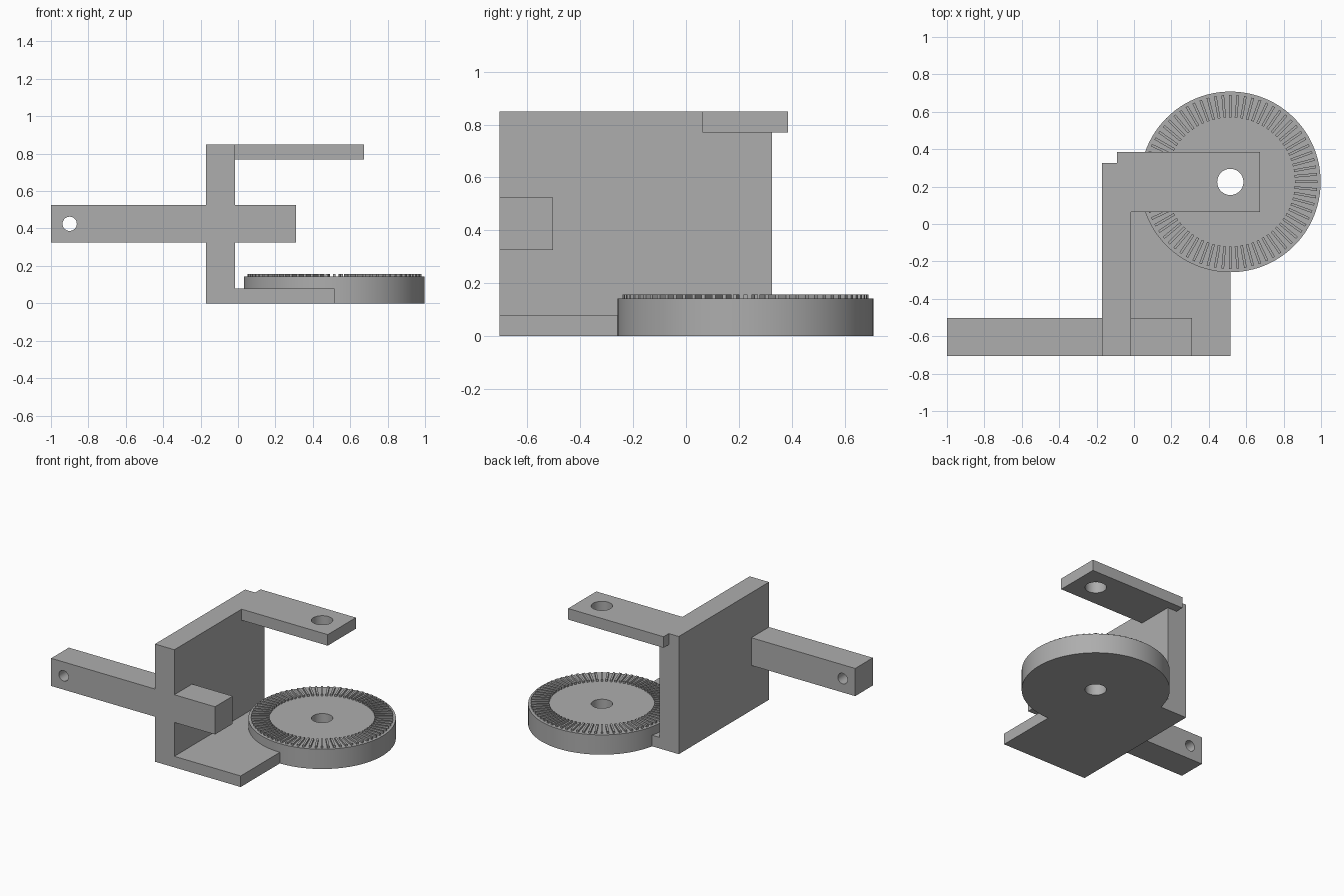
import bpy
import bmesh
from math import cos, sin, pi, radians
from mathutils import Matrix, Vector

default = bpy.data.objects.get("Cube")
if default:
    bpy.data.objects.remove(default, do_unlink=True)

# One plain grey for everything
GREY = (0.42, 0.42, 0.42, 1)
grey = bpy.data.materials.new("plain grey")
grey.use_nodes = True
grey.diffuse_color = GREY
grey.node_tree.nodes["Principled BSDF"].inputs["Base Color"].default_value = GREY

AXIS = Vector((0.515, 0.225, 0))    # shared axis of the disc and the arm hole
BORE = 0.07
DISC_R = 0.483
DISC_TOP = 0.143


def new_object(name, bm):
    bmesh.ops.recalc_face_normals(bm, faces=bm.faces)
    mesh = bpy.data.meshes.new(name)
    bm.to_mesh(mesh)
    bm.free()
    mesh.materials.append(grey)
    ob = bpy.data.objects.new(name, mesh)
    bpy.context.collection.objects.link(ob)
    return ob


def add_box(bm, x, y, z, turn=Matrix()):
    lo, hi = Vector((x[0], y[0], z[0])), Vector((x[1], y[1], z[1]))
    place = Matrix.Translation((lo + hi) / 2) @ Matrix.Diagonal((*(hi - lo), 1))
    bmesh.ops.create_cube(bm, size=1, matrix=turn @ place)


def box(name, x, y, z):
    bm = bmesh.new()
    add_box(bm, x, y, z)
    return new_object(name, bm)


def cylinder(name, centre, radius, depth, turn=Matrix()):
    bm = bmesh.new()
    bmesh.ops.create_cone(bm, cap_ends=True, segments=96, radius1=radius, radius2=radius,
                          depth=depth, matrix=Matrix.Translation(centre) @ turn)
    return new_object(name, bm)


def combine(ob, other, operation):
    """Apply a boolean and discard the second shape."""
    mod = ob.modifiers.new(operation.lower(), "BOOLEAN")
    mod.operation = operation
    mod.solver = "EXACT"
    mod.object = other
    bpy.context.view_layer.objects.active = ob
    bpy.ops.object.modifier_apply(modifier=mod.name)
    bpy.data.objects.remove(other, do_unlink=True)


def smooth(ob):
    bpy.ops.object.select_all(action="DESELECT")
    ob.select_set(True)
    bpy.context.view_layer.objects.active = ob
    bpy.ops.object.shade_smooth_by_angle(angle=radians(30))


# Bracket: upright wall joined with base plate, top arm and side bar
bracket = box("bracket", (-0.17, -0.015), (-0.705, 0.325), (0, 0.85))
base_plate = box("base_plate", (-0.17, AXIS.x), (-0.705, 0.325), (0, 0.08))
combine(base_plate, cylinder("disc_seat", AXIS, DISC_R - 0.004, 1), "DIFFERENCE")
combine(bracket, base_plate, "UNION")
combine(bracket, box("top_arm", (-0.09, 0.673), (0.063, 0.385), (0.77, 0.85)), "UNION")
combine(bracket, box("side_bar", (-1, 0.31), (-0.705, -0.503), (0.325, 0.525)), "UNION")

# Holes through the arm and the end of the bar
combine(bracket, cylinder("arm_hole", AXIS + Vector((0, 0, 0.81)), BORE, 0.3), "DIFFERENCE")
combine(bracket, cylinder("bar_hole", (-0.9, -0.6, 0.425), 0.038, 0.5,
                          Matrix.Rotation(pi / 2, 4, "X")), "DIFFERENCE")
smooth(bracket)

# Bored disc: a rectangular section swept around the axis
bm = bmesh.new()
N = 96
section = [(BORE, 0), (DISC_R, 0), (DISC_R, DISC_TOP), (BORE, DISC_TOP)]
rings = [[bm.verts.new(AXIS + Vector((r * cos(2 * pi * i / N), r * sin(2 * pi * i / N), z)))
          for r, z in section] for i in range(N)]
for i in range(N):
    a, b = rings[i], rings[(i + 1) % N]
    for j in range(4):
        k = (j + 1) % 4
        bm.faces.new((a[j], b[j], b[k], a[k]))
smooth(new_object("disc", bm))

# Raised radial teeth around the top of the disc
bm = bmesh.new()
TEETH = 72
for i in range(TEETH):
    turn = Matrix.Translation(AXIS) @ Matrix.Rotation(2 * pi * i / TEETH, 4, "Z")
    add_box(bm, (0.345, 0.465), (-0.007, 0.007), (DISC_TOP - 0.005, 0.157), turn)
new_object("disc_teeth", bm)
